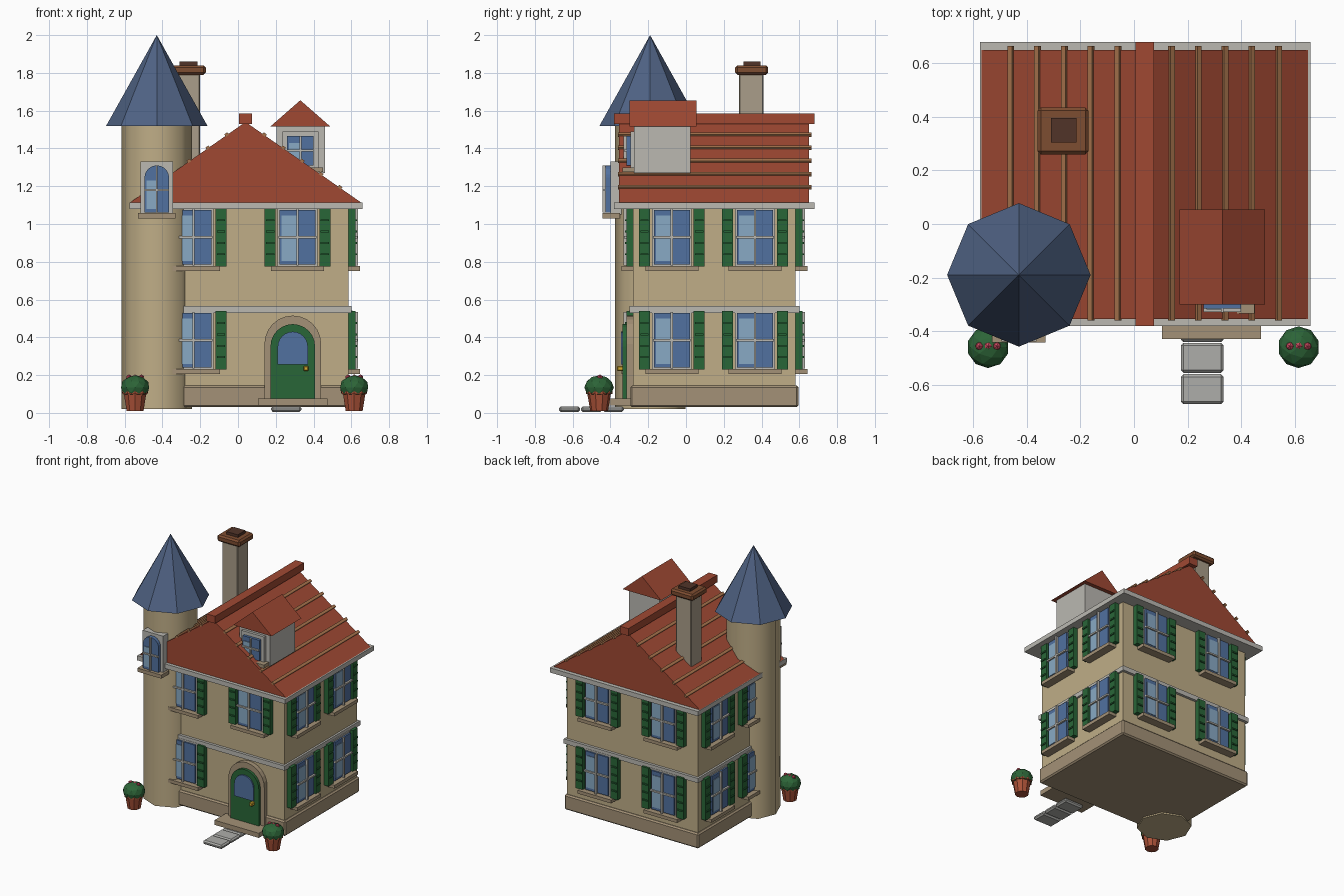
import bpy, bmesh, math
from mathutils import Matrix, Vector

if "Cube" in bpy.data.objects:
    bpy.data.objects.remove(bpy.data.objects["Cube"])


def mat(name, rgb):
    m = bpy.data.materials.new(name)
    m.diffuse_color = tuple((c / 255) ** 2.2 for c in rgb) + (1,)
    m.use_nodes = True
    m.node_tree.nodes["Principled BSDF"].inputs["Base Color"].default_value = m.diffuse_color
    return m


WALL = mat("wall", (190, 172, 134))
STONE = mat("stone", (162, 144, 118))
TRIM = mat("trim", (185, 183, 176))
ROOF = mat("roof_red", (158, 74, 54))
BATTEN = mat("batten", (165, 115, 78))
SLATE = mat("slate", (80, 98, 130))
GLASS = mat("glass", (82, 112, 158))
PANE = mat("light_pane", (135, 168, 195))
GREEN = mat("shutter_green", (45, 102, 58))
BROWN = mat("brown", (125, 78, 52))
DARK = mat("dark_flue", (82, 55, 45))
SHAFT = mat("chimney_stone", (168, 156, 136))
SLAB = mat("slab", (172, 172, 168))
POT = mat("terracotta", (168, 82, 58))
LEAF = mat("leaf", (48, 100, 58))
PINK = mat("flower", (200, 75, 95))
GOLD = mat("knob_gold", (215, 170, 50))


def finish(name, bm, m, bevel=0):
    bmesh.ops.recalc_face_normals(bm, faces=bm.faces)
    me = bpy.data.meshes.new(name)
    bm.to_mesh(me)
    bm.free()
    me.materials.append(m)
    ob = bpy.data.objects.new(name, me)
    bpy.context.collection.objects.link(ob)
    if bevel:
        b = ob.modifiers.new("bevel", 'BEVEL')
        b.width, b.segments = bevel, 1
    return ob


def boxes(name, m, *bounds, bevel=0):
    """One object of boxes, each (x0, x1, y0, y1, z0, z1)."""
    bm = bmesh.new()
    for x0, x1, y0, y1, z0, z1 in bounds:
        mx = Matrix.Translation(((x0 + x1) / 2, (y0 + y1) / 2, (z0 + z1) / 2))
        bmesh.ops.create_cube(bm, size=1, matrix=mx @ Matrix.Diagonal((x1 - x0, y1 - y0, z1 - z0, 1)))
    return finish(name, bm, m, bevel)


def prism(name, m, pts, y0, y1):
    """Extrude an (x, z) profile from y0 to y1."""
    bm = bmesh.new()
    f = bm.faces.new([bm.verts.new((x, y0, z)) for x, z in pts])
    r = bmesh.ops.extrude_face_region(bm, geom=[f])
    bmesh.ops.translate(bm, vec=(0, y1 - y0, 0), verts=[v for v in r['geom'] if isinstance(v, bmesh.types.BMVert)])
    return finish(name, bm, m)


def arch(cx, half, z0, top, n=12):
    """Profile with a round head."""
    zc = top - half
    arc = [(cx + half * math.cos(math.pi * i / n), zc + half * math.sin(math.pi * i / n)) for i in range(n + 1)]
    return [(cx + half, z0)] + arc + [(cx - half, z0)]


def cone(name, m, x, y, r0, r1, z0, z1, n):
    bm = bmesh.new()
    bmesh.ops.create_cone(bm, cap_ends=True, segments=n, radius1=r0, radius2=r1, depth=z1 - z0,
                          matrix=Matrix.Translation((x, y, (z0 + z1) / 2)))
    return finish(name, bm, m)


# House body, plinth, string course, eaves
boxes("house_walls", WALL, (-.505, .585, -.28, .58, .06, 1.09))
boxes("plinth", STONE, (-.52, .60, -.295, .595, .03, .145), bevel=.01)
boxes("string_course", TRIM, (-.52, .60, -.30, .60, .53, .565))
boxes("eaves", TRIM, (-.575, .66, -.38, .68, 1.08, 1.115))

# Main roof, ridge and battens
prism("main_roof", ROOF, [(-.57, 1.115), (.65, 1.115), (.04, 1.54)], -.355, .65)
boxes("ridge_cap", ROOF, (.005, .075, -.38, .68, 1.53, 1.585))
bm = bmesh.new()
slope = .425 / .61
for s in (-1, 1):
    for i in range(5):
        d = .1 + .1 * i
        mx = Matrix.Translation((.04 + s * d, .153, 1.543 - slope * d)) @ Matrix.Rotation(s * math.atan(slope), 4, 'Y')
        bmesh.ops.create_cube(bm, size=1, matrix=mx @ Matrix.Diagonal((.02, 1.025, .016, 1)))
finish("roof_battens", bm, BATTEN)

# Corner tower with its eight-sided spire
TX, TY = -.43, -.19
tower = cone("tower", WALL, TX, TY, .187, .187, .02, 1.53, 8)
for p in tower.data.polygons:
    p.use_smooth = len(p.vertices) == 4
cone("tower_spire", SLATE, TX, TY, .268, 0, 1.52, 2, 8)
boxes("tower_window_frame", TRIM, (-.515, -.345, -.40, -.34, 1.05, 1.33))
prism("tower_window_glass", GLASS, arch(TX, .065, 1.06, 1.31), -.425, -.39)
boxes("tower_window_pane", PANE, (-.485, -.435, -.43, -.42, 1.08, 1.23))
boxes("tower_window_bars", TRIM, (-.435, -.425, -.442, -.42, 1.06, 1.31), (-.495, -.365, -.438, -.42, 1.175, 1.185))
boxes("tower_window_sill", STONE, (-.53, -.33, -.442, -.35, 1.03, 1.057))

# Chimney
boxes("chimney_shaft", SHAFT, (-.33, -.20, .28, .41, 1.2, 1.80), bevel=.006)
boxes("chimney_cap", BROWN, (-.36, -.17, .26, .435, 1.79, 1.84), bevel=.012)
boxes("chimney_flue", DARK, (-.31, -.215, .305, .395, 1.83, 1.86))

# Dormer
boxes("dormer_walls", TRIM, (.205, .46, -.275, .025, 1.27, 1.52))
prism("dormer_roof", ROOF, [(.17, 1.515), (.49, 1.515), (.33, 1.655)], -.30, .055)
boxes("dormer_frame", TRIM, (.235, .425, -.295, -.27, 1.29, 1.49))
boxes("dormer_glass", GLASS, (.26, .40, -.315, -.28, 1.31, 1.465))
boxes("dormer_pane", PANE, (.27, .325, -.32, -.31, 1.32, 1.43))
boxes("dormer_bars", TRIM, (.325, .335, -.33, -.31, 1.31, 1.465), (.26, .40, -.328, -.31, 1.385, 1.395))
boxes("dormer_sill", STONE, (.22, .45, -.335, -.27, 1.275, 1.30))

# Shuttered window, built once around the origin facing -y, then shared
parts = [
    boxes("window_frame", TRIM, (-.105, .105, -.022, .01, -.157, .157)),
    boxes("window_glass", GLASS, (-.095, .095, -.034, .01, -.145, .145)),
    boxes("window_pane", PANE, (-.085, -.005, -.038, -.03, -.125, .115)),
    boxes("window_bars", TRIM, (-.006, .006, -.05, -.03, -.15, .15), (-.1, .1, -.048, -.03, -.006, .006)),
    boxes("window_sill", STONE, (-.14, .14, -.062, .01, -.178, -.153)),
    boxes("shutters", GREEN, *[(s - .029, s + .029, -.036, .01, -.155, .155) for s in (-.145, .145)]),
    boxes("shutter_slats", GREEN, *[(s - .022, s + .022, -.044, -.03, z - .005, z + .005)
                                    for s in (-.145, .145) for z in (-.09, -.03, .03, .09)]),
]
places = []
for z in (.385, .93):
    for x in (-.235, .315):
        if not (z < .5 and x > 0):            # the door takes this spot
            places.append((x, -.28, z, 0))
        places.append((x, .58, z, 180))
    for y in (-.075, .365):
        places.append((.585, y, z, 90))
        places.append((-.505, y, z, -90))
for i, (x, y, z, a) in enumerate(places):
    mx = Matrix.Translation((x, y, z)) @ Matrix.Rotation(math.radians(a), 4, 'Z')
    for p in parts:
        ob = p
        if i:
            ob = bpy.data.objects.new(p.name, p.data)
            bpy.context.collection.objects.link(ob)
        ob.matrix_world = mx

# Arched front door, step and path
prism("door_surround", STONE, arch(.29, .15, .07, .515), -.315, -.27)
prism("door", GREEN, arch(.29, .118, .07, .47), -.335, -.27)
prism("door_glass", GLASS, arch(.29, .08, .255, .43), -.345, -.30)
boxes("door_knob", GOLD, (.347, .373, -.365, -.33, .222, .248), bevel=.004)
boxes("door_step", STONE, (.105, .475, -.43, -.28, .04, .075))
for y in (-.617, -.5, -.385):
    boxes("path_slab", SLAB, (.175, .335, y - .056, y + .056, .005, .035), bevel=.01)

# Potted flowers on both sides
for x in (-.545, .615):
    y = -.46
    cone("flower_pot", POT, x, y, .047, .063, .01, .105, 10)
    cone("pot_rim", POT, x, y, .07, .07, .1, .125, 10)
    bm = bmesh.new()
    bmesh.ops.create_icosphere(bm, subdivisions=2, radius=.078,
                               matrix=Matrix.Translation((x, y, .135)) @ Matrix.Diagonal((1, 1, .82, 1)))
    finish("bush", bm, LEAF)
    bm = bmesh.new()
    for dx, dy in ((-.033, .004), (.033, .004), (0, .004)):
        bmesh.ops.create_icosphere(bm, subdivisions=1, radius=.016,
                                   matrix=Matrix.Translation((x + dx, y + dy, .188)))
    finish("flowers", bm, PINK)
